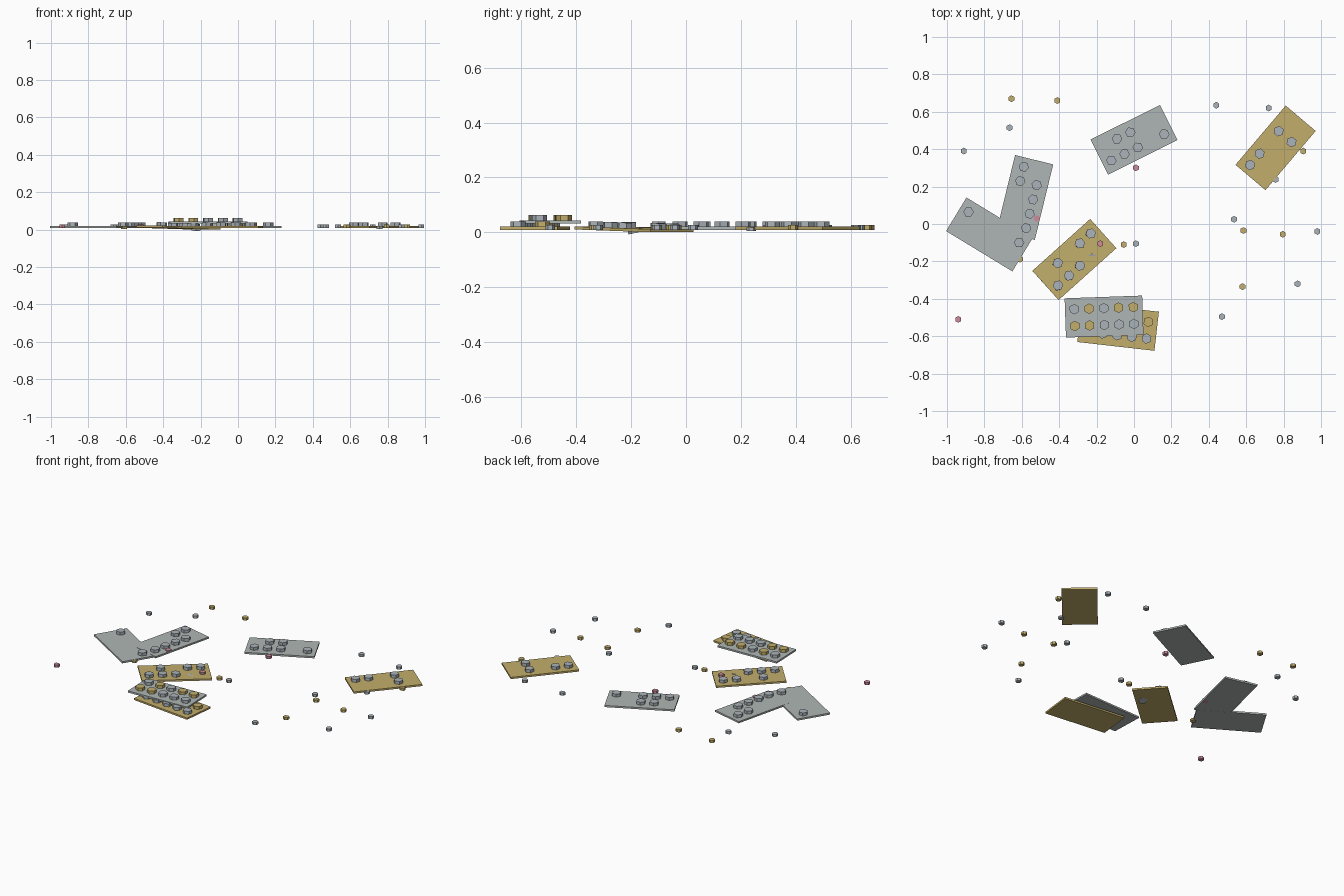
import bpy
import bmesh
from math import radians
from mathutils import Matrix

if "Cube" in bpy.data.objects:
    bpy.data.objects.remove(bpy.data.objects["Cube"])


def material(name, rgb):
    m = bpy.data.materials.new(name)
    m.use_nodes = True
    colour = (*rgb, 1)
    m.diffuse_color = colour
    m.node_tree.nodes["Principled BSDF"].inputs["Base Color"].default_value = colour
    return m


GREY = material("plate grey", (0.43, 0.47, 0.46))
STUD_GREY = material("stud grey", (0.41, 0.455, 0.49))
GOLD = material("gold", (0.54, 0.42, 0.147))
PINK = material("pink", (0.61, 0.26, 0.33))
STUD_COLOURS = {"s": STUD_GREY, "g": GOLD, "p": PINK}

LENGTH, WIDTH, THICK = 0.415, 0.21, 0.011
STUD_R, STUD_H = 0.028, 0.019
PITCH, ROW = 0.079, 0.045
FLOOR = 0.009


def add_object(name, bm, mat, matrix):
    mesh = bpy.data.meshes.new(name)
    bm.to_mesh(mesh)
    bm.free()
    mesh.materials.append(mat)
    ob = bpy.data.objects.new(name, mesh)
    bpy.context.collection.objects.link(ob)
    ob.matrix_world = matrix
    return ob


def slab(name, mat, matrix):
    """Flat rectangular plate standing on its local z = 0."""
    bm = bmesh.new()
    bmesh.ops.create_cube(bm, size=1, matrix=Matrix.Translation((0, 0, THICK / 2))
                          @ Matrix.Diagonal((LENGTH, WIDTH, THICK, 1)))
    return add_object(name, bm, mat, matrix)


def stud(name, mat, matrix, radius=STUD_R, height=STUD_H):
    """Six-sided stud standing on its local z = 0."""
    bm = bmesh.new()
    bmesh.ops.create_cone(bm, cap_ends=True, segments=6, radius1=radius, radius2=radius,
                          depth=height, matrix=Matrix.Translation((0, 0, height / 2)))
    return add_object(name, bm, mat, matrix)


def studded_plate(name, mat, x, y, angle, rows, z=FLOOR, tilt=0):
    """Plate with two rows of studs; each letter is a stud colour, a dot is a gap."""
    frame = (Matrix.Translation((x, y, z)) @ Matrix.Rotation(radians(angle), 4, "Z")
             @ Matrix.Rotation(radians(tilt), 4, "Y"))
    slab(name, mat, frame)
    for side, row in zip((1, -1), rows):
        for i, letter in enumerate(row):
            if letter != ".":
                spot = Matrix.Translation(((i - 2) * PITCH, side * ROW, THICK))
                stud(name + "_stud", STUD_COLOURS[letter], frame @ spot)
    return frame


# Plates lying about
studded_plate("back_plate", GREY, 0.00, 0.45, 26.5, (".ss..", "sss.s"))
studded_plate("left_gold_plate", GOLD, 0.757, 0.407, 49.7, ("ss.s.", "...s."))
middle = studded_plate("middle_gold_plate", GOLD, -0.319, -0.19, 41.9,
                       (".s.ss", "sss.."), z=0.005, tilt=1.4)

# Two overlapping plates forming a bent shape
studded_plate("bent_upper_plate", GREY, -0.583, 0.142, 76.3, ("...ss", "ssss."))
studded_plate("bent_lower_plate", GREY, -0.773, -0.056, -31.3, ("s...s", "....."),
              z=FLOOR - 0.0004)

# Stacked pair at the front
studded_plate("stack_lower_plate", GOLD, -0.085, -0.55, -6.5, ("sgsgg", "sssss"))
studded_plate("stack_upper_plate", GREY, -0.16, -0.495, 2, ("sgsgg", "ggsss"), z=0.032)

# Half sunken stud leaning in the middle plate
stud("sunken_stud", STUD_GREY, middle @ Matrix.Translation((0.076, -0.058, -0.005))
     @ Matrix.Rotation(radians(-42), 4, "Z") @ Matrix.Rotation(radians(14), 4, "X"),
     height=0.013)

# Small loose studs scattered on the ground
LOOSE = {
    "p": [(-0.94, -0.51), (0.01, 0.30), (-0.52, 0.03), (-0.18, -0.105)],
    "g": [(-0.655, 0.67), (-0.41, 0.66), (0.905, 0.39), (0.585, -0.035),
          (0.795, -0.055), (0.58, -0.335), (-0.055, -0.11)],
    "s": [(-0.91, 0.39), (-0.665, 0.515), (0.44, 0.635), (0.72, 0.62), (0.535, 0.025),
          (0.98, -0.04), (0.875, -0.32), (0.47, -0.495), (0.01, -0.105)],
}
for letter, spots in LOOSE.items():
    for x, y in spots:
        stud("loose_stud", STUD_COLOURS[letter], Matrix.Translation((x, y, FLOOR)),
             radius=0.018, height=0.017)

# Loose studs tucked under plate edges
for letter, x, y in (("g", -0.61, -0.188), ("s", 0.757, 0.238)):
    stud("tucked_stud", STUD_COLOURS[letter], Matrix.Translation((x, y, 0.004)),
         radius=0.018, height=0.014)
